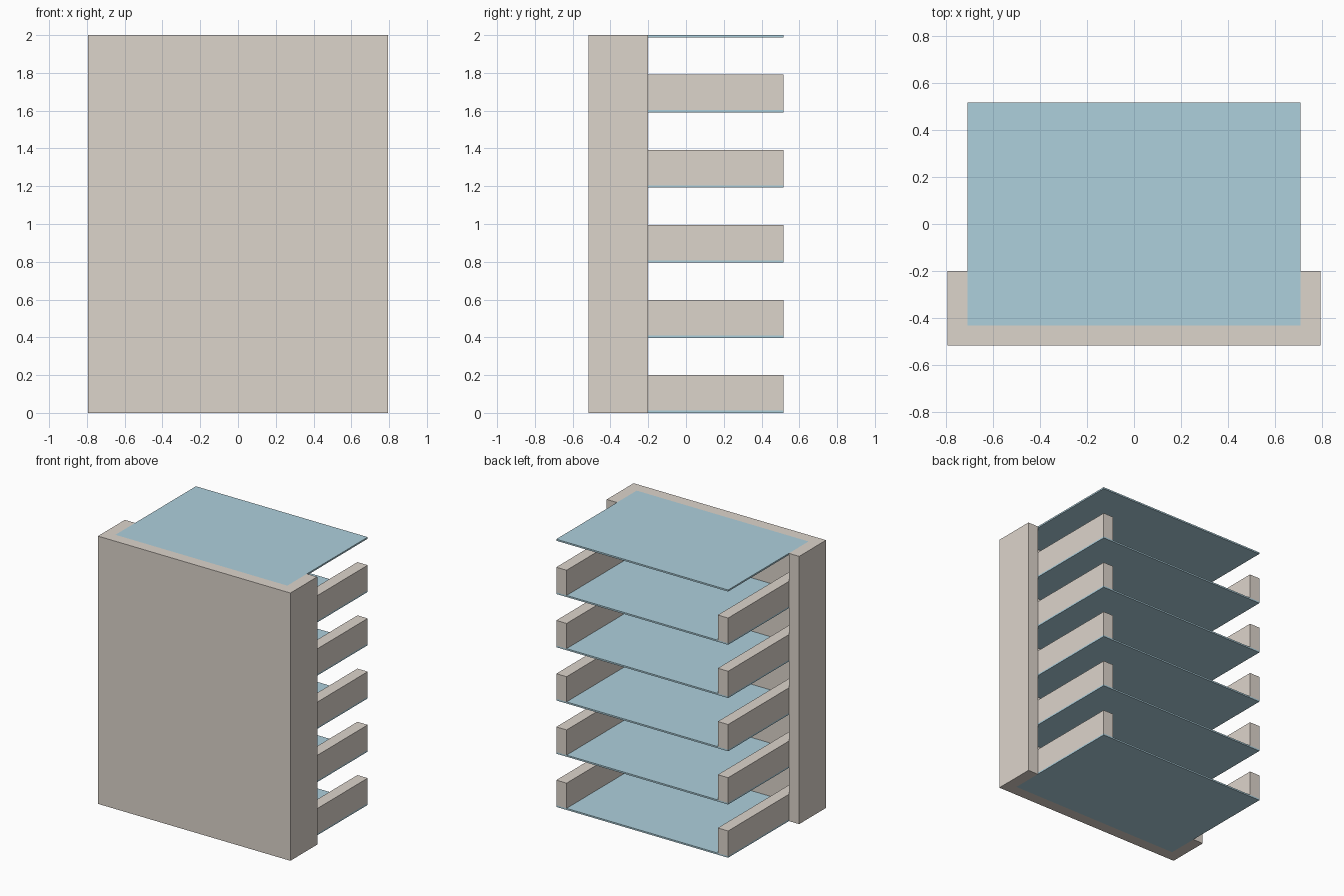
import bpy, bmesh

if "Cube" in bpy.data.objects:
    bpy.data.objects.remove(bpy.data.objects["Cube"])

W, D, H = 0.795, 0.517, 2.0    # outer half width, half depth, height
T = 0.085                      # wall and rail thickness
SW = W - T                     # shelf half width
SHELF_T = 0.012
STEP = (H - SHELF_T) / 5


def material(name, rgb):
    m = bpy.data.materials.new(name)
    m.diffuse_color = (*rgb, 1)
    m.use_nodes = True
    m.node_tree.nodes["Principled BSDF"].inputs["Base Color"].default_value = m.diffuse_color
    return m


beige = material("warm_beige", (0.72, 0.66, 0.60))
blue = material("pale_blue", (0.42, 0.63, 0.72))


def prism(name, outline, z0, z1, mat):
    """Extrude a flat outline from z0 up to z1."""
    bm = bmesh.new()
    face = bm.faces.new([bm.verts.new((x, y, z0)) for x, y in outline])
    ext = bmesh.ops.extrude_face_region(bm, geom=[face])
    verts = [g for g in ext["geom"] if isinstance(g, bmesh.types.BMVert)]
    bmesh.ops.translate(bm, verts=verts, vec=(0, 0, z1 - z0))
    bmesh.ops.recalc_face_normals(bm, faces=bm.faces[:])
    me = bpy.data.meshes.new(name)
    bm.to_mesh(me)
    bm.free()
    me.materials.append(mat)
    ob = bpy.data.objects.new(name, me)
    bpy.context.collection.objects.link(ob)


def rect(x0, x1, y0, y1):
    return [(x0, y0), (x1, y0), (x1, y1), (x0, y1)]


# U-shaped upright: full front panel with two short side returns
prism("upright_shell", [(-W, -D), (W, -D), (W, -0.2), (SW, -0.2), (SW, -D + T),
                        (-SW, -D + T), (-SW, -0.2), (-W, -0.2)], 0, H, beige)

for i in range(6):
    z = i * STEP
    # Thin shelf
    prism(f"shelf_{i + 1}", rect(-SW, SW, -D + T, D), z, z + SHELF_T, blue)
    # Side rails standing on every shelf but the top one
    if i < 5:
        for side, x0 in (("left", -SW), ("right", SW - T)):
            prism(f"{side}_rail_{i + 1}", rect(x0, x0 + T, -D + T, D),
                  z + SHELF_T, z + 0.2, beige)
